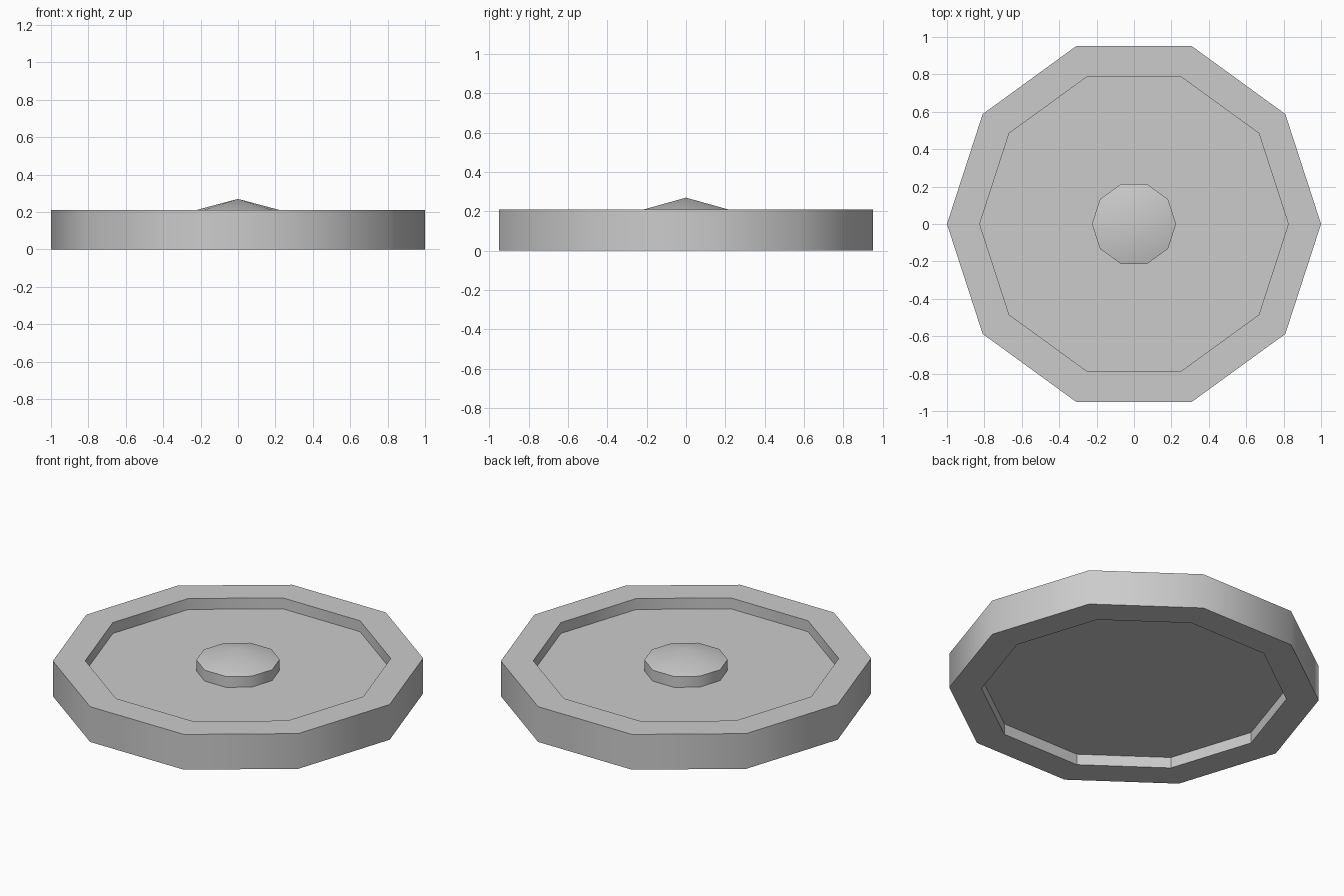
import bpy
import bmesh
from math import cos, sin, pi, radians

SIDES = 10

cube = bpy.data.objects.get("Cube")
if cube:
    bpy.data.objects.remove(cube, do_unlink=True)

grey = bpy.data.materials.new("light grey")
grey.use_nodes = True
colour = (0.6, 0.6, 0.6, 1)
grey.diffuse_color = colour
grey.node_tree.nodes["Principled BSDF"].inputs["Base Color"].default_value = colour


def lathe(name, profile, flat_bands=()):
    """Revolve (radius, z) points, bottom to top, into a closed ten-sided solid."""
    bm = bmesh.new()
    rings = []
    for r, z in profile:
        if r == 0:
            rings.append([bm.verts.new((0, 0, z))] * SIDES)
        else:
            angles = [2 * pi * i / SIDES for i in range(SIDES)]
            rings.append([bm.verts.new((r * cos(a), r * sin(a), z)) for a in angles])
    flat = []
    for band, (low, high) in enumerate(zip(rings, rings[1:])):
        for i in range(SIDES):
            j = (i + 1) % SIDES
            corners = dict.fromkeys((low[i], low[j], high[j], high[i]))
            face = bm.faces.new(list(corners))
            if band in flat_bands:
                flat.append(face)
    # Close open ends with a single flat face
    for ring, r in ((rings[0][::-1], profile[0][0]), (rings[-1], profile[-1][0])):
        if r > 0:
            bm.faces.new(ring)
    bmesh.ops.recalc_face_normals(bm, faces=bm.faces[:])
    bm.faces.index_update()
    flat_ids = [f.index for f in flat]
    mesh = bpy.data.meshes.new(name)
    bm.to_mesh(mesh)
    bm.free()
    mesh.materials.append(grey)
    obj = bpy.data.objects.new(name, mesh)
    bpy.context.collection.objects.link(obj)
    bpy.ops.object.select_all(action="DESELECT")
    obj.select_set(True)
    bpy.context.view_layer.objects.active = obj
    bpy.ops.object.shade_smooth_by_angle(angle=radians(40))
    for i in flat_ids:
        mesh.polygons[i].use_smooth = False
    return obj


# Rimmed disc, recessed above and below; the lower recess wall is faceted
lathe("rimmed_disc", [(0.825, 0.065), (0.825, 0), (1, 0), (1, 0.21),
                      (0.825, 0.21), (0.825, 0.145)], flat_bands=(0,))

# Central button with a shallow pointed top
lathe("centre_button", [(0.225, 0.145), (0.225, 0.21), (0, 0.27)])
